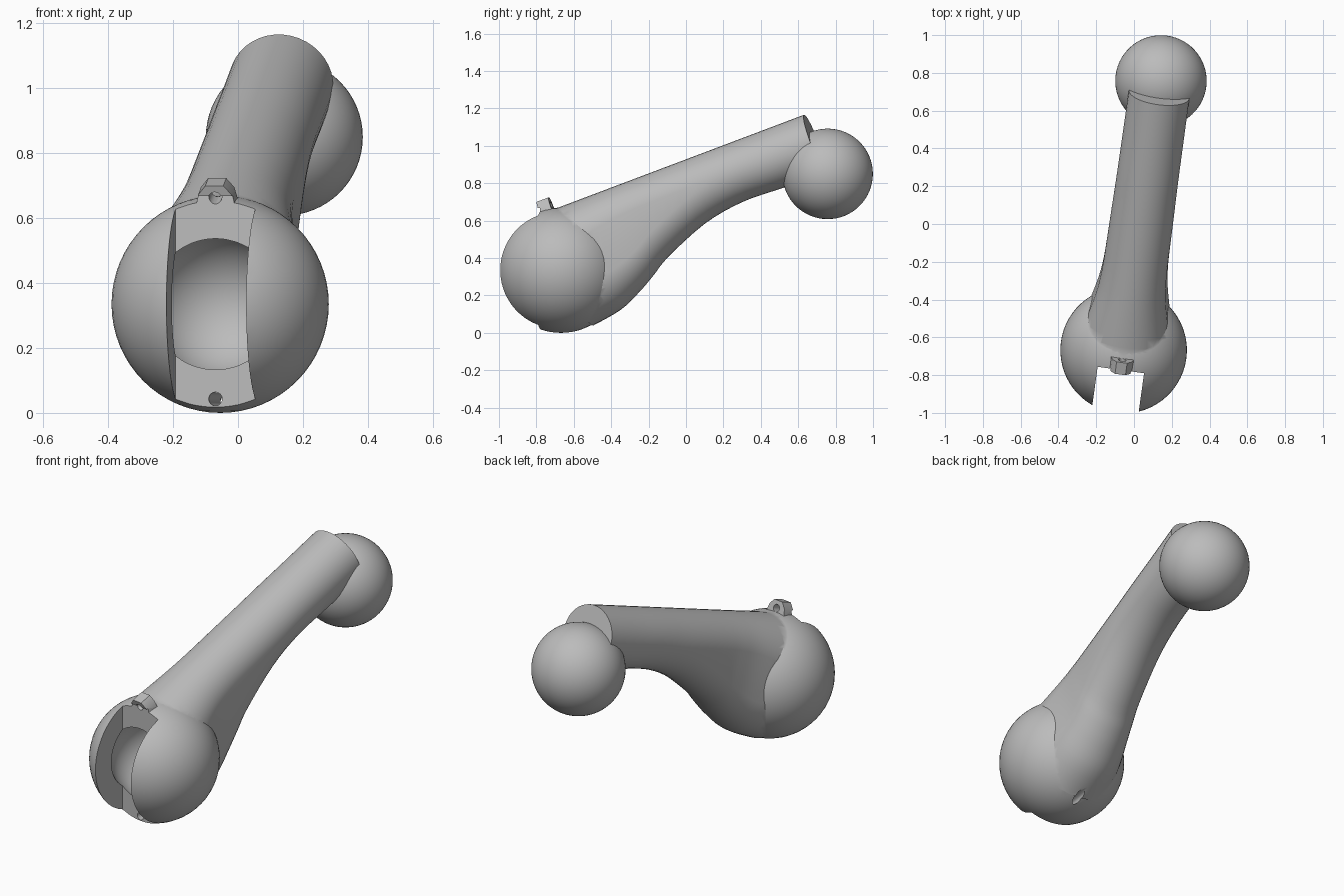
import bpy, bmesh, math
from mathutils import Matrix, Vector

cube = bpy.data.objects.get("Cube")
if cube:
    bpy.data.objects.remove(cube, do_unlink=True)

grey = bpy.data.materials.new("plain_grey")
grey.use_nodes = True
COLOUR = (0.5, 0.5, 0.5, 1)
grey.diffuse_color = COLOUR
grey.node_tree.nodes["Principled BSDF"].inputs["Base Color"].default_value = COLOUR

# Local frame: origin at the socket centre, y running along the arm
FRAME = Matrix.Translation((-0.055, -0.668, 0.335)) @ Matrix.Rotation(math.radians(-7.9), 4, 'Z')
SLOPE = math.radians(20.5)
SOCKET_R = 0.335
SLOT_HALF = 0.124
SLOT_FLOOR = -0.106


def finish(name, bm):
    bmesh.ops.recalc_face_normals(bm, faces=bm.faces)
    mesh = bpy.data.meshes.new(name)
    bm.to_mesh(mesh)
    bm.free()
    mesh.transform(FRAME)
    mesh.materials.append(grey)
    obj = bpy.data.objects.new(name, mesh)
    bpy.context.collection.objects.link(obj)
    return obj


def sphere(name, centre, radius):
    bm = bmesh.new()
    bmesh.ops.create_uvsphere(bm, u_segments=64, v_segments=32, radius=radius,
                              matrix=Matrix.Translation(centre))
    return finish(name, bm)


def box(name, low, high):
    low, high = Vector(low), Vector(high)
    bm = bmesh.new()
    bmesh.ops.create_cube(bm, size=1, matrix=Matrix.Translation((low + high) / 2)
                          @ Matrix.Diagonal((*(high - low), 1)))
    return finish(name, bm)


def rod(name, centre, radius, length, tilt=0.0):
    bm = bmesh.new()
    bmesh.ops.create_cone(bm, cap_ends=True, segments=24, radius1=radius, radius2=radius,
                          depth=length, matrix=Matrix.Translation(centre)
                          @ Matrix.Rotation(math.pi / 2 + tilt, 4, 'X'))
    return finish(name, bm)


def loft(name, rings):
    bm = bmesh.new()
    loops = [[bm.verts.new(p) for p in ring] for ring in rings]
    count = len(loops[0])
    for a, b in zip(loops, loops[1:]):
        for i in range(count):
            j = (i + 1) % count
            bm.faces.new((a[i], a[j], b[j], b[i]))
    bm.faces.new(loops[0])
    bm.faces.new(loops[-1])
    return finish(name, bm)


def smooth_path(points, steps=4):
    # Catmull-Rom interpolation of the section table
    pts = [Vector(p) for p in points]
    pts = [pts[0]] + pts + [pts[-1]]
    out = []
    for a, b, c, d in zip(pts, pts[1:], pts[2:], pts[3:]):
        for k in range(steps):
            t = k / steps
            out.append(0.5 * (2 * b + (c - a) * t + (2 * a - 5 * b + 4 * c - d) * t ** 2
                              + (3 * b - a - 3 * c + d) * t ** 3))
    return out + [pts[-1]]


def arm_section(along, depth, half, count=40):
    # Rounded upright section, square to the sloping top line
    r = min(half, depth / 2)
    ring = []
    for i in range(count):
        t = math.tau * (i + 0.5) / count
        down = (r if math.sin(t) > 0 else depth - r) - r * math.sin(t)
        ring.append((half * math.cos(t),
                     -0.06 + along * math.cos(SLOPE) + down * math.sin(SLOPE),
                     0.318 + along * math.sin(SLOPE) - down * math.cos(SLOPE)))
    return ring


def combine(target, tool, operation):
    tool.hide_render = True
    mod = target.modifiers.new(operation.lower(), 'BOOLEAN')
    mod.object = tool
    mod.operation = operation
    mod.solver = 'EXACT'
    bpy.context.view_layer.objects.active = target
    bpy.ops.object.modifier_apply(modifier=mod.name)
    bpy.data.objects.remove(tool, do_unlink=True)


# Arm: distance along the top line, depth, half width
SECTIONS = [(0, .657, .25), (.17, .63, .212), (.3, .575, .186), (.4, .52, .175),
            (.51, .455, .17), (.76, .357, .167), (.99, .32, .164), (1.22, .326, .163),
            (1.465, .33, .162)]
body = sphere("socket_and_arm", (0, 0, 0), SOCKET_R)
combine(body, loft("arm", [arm_section(*s) for s in smooth_path(SECTIONS)]), 'UNION')

# Pierced lug on top of the socket
tilt = Matrix.Rotation(SLOPE, 4, 'X')
lug_profile = [(-.065, -.03), (-.052, .025), (-.028, .055), (.028, .055), (.052, .025), (.065, -.03)]
lug = loft("lug", [[Vector((0, -.079, .325)) + tilt @ Vector((x, y, z)) for x, z in lug_profile]
                   for y in (-.034, .034)])
combine(body, lug, 'UNION')

# Front slot, round cavity and the two pin holes
combine(body, box("slot_cutter", (-SLOT_HALF, -0.6, -0.5), (SLOT_HALF, SLOT_FLOOR, 0.333)), 'DIFFERENCE')
combine(body, sphere("cavity_cutter", (0, 0, 0), 0.228), 'DIFFERENCE')
combine(body, rod("lug_hole_cutter", (0, -.085, .338), 0.02, 0.2, SLOPE), 'DIFFERENCE')
combine(body, rod("lower_hole_cutter", (0, 0.1, -.292), 0.021, 0.6), 'DIFFERENCE')

# Ball at the far end
ball = sphere("end_ball", (0, 1.439, 0.515), 0.242)

for obj in (body, ball):
    bpy.ops.object.select_all(action='DESELECT')
    obj.select_set(True)
    bpy.context.view_layer.objects.active = obj
    bpy.ops.object.shade_smooth_by_angle(angle=math.radians(32))
